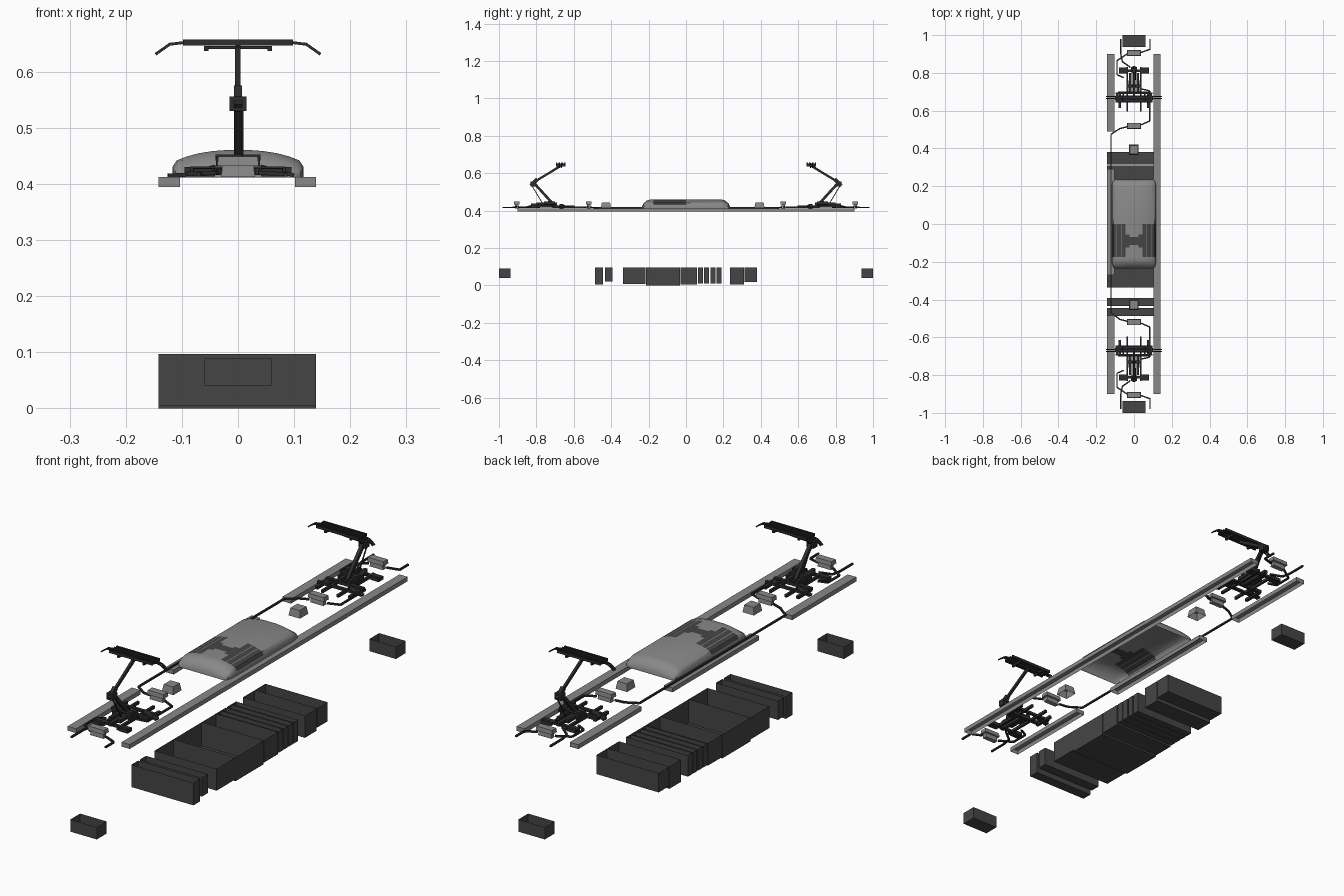
import bpy, bmesh, math
from mathutils import Vector

if "Cube" in bpy.data.objects:
    bpy.data.objects.remove(bpy.data.objects["Cube"])


def material(name, v):
    m = bpy.data.materials.new(name)
    m.diffuse_color = (v, v, v, 1)
    m.use_nodes = True
    m.node_tree.nodes["Principled BSDF"].inputs["Base Color"].default_value = m.diffuse_color
    return m


GREY = material("roof grey", 0.25)
DARK = material("underfloor dark grey", 0.06)
BLACK = material("pantograph charcoal", 0.027)


def finish(name, bm, *mats):
    bmesh.ops.recalc_face_normals(bm, faces=bm.faces)
    me = bpy.data.meshes.new(name)
    bm.to_mesh(me)
    bm.free()
    for m in mats:
        me.materials.append(m)
    ob = bpy.data.objects.new(name, me)
    bpy.context.collection.objects.link(ob)
    return ob


def add_box(bm, x, y, z, taper=0.0, skip=None):
    """Box from ranges; taper narrows the top, skip leaves 'top' or 'bottom' open."""
    v = []
    for k in (0, 1):
        t = taper * k
        for i, j in ((0, 0), (1, 0), (1, 1), (0, 1)):
            v.append(bm.verts.new((x[i] + t * (1 - 2 * i), y[j] + t * (1 - 2 * j), z[k])))
    for i in range(4):
        n = (i + 1) % 4
        bm.faces.new((v[i], v[n], v[n + 4], v[i + 4]))
    if skip != 'bottom':
        bm.faces.new(v[3::-1])
    if skip != 'top':
        bm.faces.new(v[4:])


def box(name, mat, x, y, z, taper=0.0, skip=None):
    bm = bmesh.new()
    add_box(bm, x, y, z, taper, skip)
    return finish(name, bm, mat)


def add_beam(bm, p, q, w, h):
    """Rectangular bar from p to q."""
    p, q = Vector(p), Vector(q)
    d = (q - p).normalized()
    ref = Vector((1, 0, 0)) if abs(d.x) < 0.7 else Vector((0, 1, 0))
    n = d.cross(ref).normalized()
    s = n.cross(d)
    rings = []
    for c in (p, q):
        rings.append([bm.verts.new(c + s * a * w / 2 + n * b * h / 2)
                      for a, b in ((-1, -1), (1, -1), (1, 1), (-1, 1))])
    a, b = rings
    bm.faces.new(a[::-1])
    bm.faces.new(b)
    for i in range(4):
        j = (i + 1) % 4
        bm.faces.new((a[i], a[j], b[j], b[i]))


def beams(name, mat, parts):
    bm = bmesh.new()
    for p, q, w, h in parts:
        add_beam(bm, p, q, w, h)
    return finish(name, bm, mat)


def cable(name, pts, t=0.007):
    return beams(name, BLACK, [(a, b, t, t) for a, b in zip(pts, pts[1:])])


# Underfloor equipment boxes, open on top: (y start, y end, bottom z)
for i, (a, b, z) in enumerate([
        (-.487, -.444, .005), (-.433, -.393, .02), (-.337, -.216, .008), (-.214, -.032, 0),
        (-.03, .06, .006), (.065, .092, .01), (.097, .124, .01), (.13, .157, .01),
        (.162, .19, .01), (.235, .31, .006), (.314, .38, .018)]):
    box(f"underfloor_box_{i}", DARK, (-.142, .139), (a, b), (z, .097), skip='top')

# Roof edge channels, open underneath
for i, (x0, x1, a, b) in enumerate([(.102, .139, -.9, .9), (-.142, -.103, -.9, -.485),
                                    (-.142, -.103, -.27, .29), (-.142, -.103, .49, .9)]):
    box(f"roof_channel_{i}", GREY, (x0, x1), (a, b), (.394, .412), skip='bottom')

# Rounded air conditioner hood with dark grilles
half = [(.117, .411), (.117, .430), (.109, .442), (.092, .4485), (.089, .4495),
        (.070, .4545), (.067, .455), (.045, .4585), (.025, .46)]
prof = half + [(-x, z) for x, z in reversed(half)]
ends = [(.235, .86, .25), (.226, .95, .6), (.207, .99, .9), (.19, 1, 1)]
rows = [(-y, s, t) for y, s, t in ends]
rows += [(y, 1, 1) for y in (-.175, -.125, -.11, -.07, -.055, 0)] + ends[::-1]
bm = bmesh.new()
grid = [[bm.verts.new((x * s, y, .411 + (z - .411) * t)) for x, z in prof] for y, s, t in rows]
for r0, r1 in zip(grid, grid[1:]):
    for i in range(len(prof) - 1):
        f = bm.faces.new((r0[i], r0[i + 1], r1[i + 1], r1[i]))
        c = f.calc_center_median()
        x = abs(c.x)
        side = .05 < x < .1165 and not (.089 < x < .092 or .067 < x < .07) and c.z > .43
        fan = (x < .05 and (-.125 < c.y < -.11 or -.07 < c.y < -.055) and x > .02) \
            or (x < .05 and -.11 < c.y < -.07)
        if -.175 < c.y < 0 and (side or fan):
            f.material_index = 1
bm.faces.new(grid[0])
bm.faces.new(grid[-1])
hood = finish("air_conditioner_hood", bm, GREY, DARK)
bpy.context.view_layer.objects.active = hood
hood.select_set(True)
bpy.ops.object.shade_smooth_by_angle(angle=math.radians(35))

# Small roof vents
for i, y in enumerate((-.428, .393)):
    box(f"roof_vent_{i}", GREY, (-.027, .025), (y - .027, y + .027), (.414, .444), .005, 'bottom')

# Long roof cable joining both pantographs
cable("roof_main_cable", [(-.037, -.515, .42), (-.075, -.505, .417), (-.122, -.47, .415),
                          (-.122, .475, .415), (-.075, .505, .417), (-.037, .515, .42)])

for tag, s in (("front", -1), ("rear", 1)):
    def P(x, d, z):
        return (x, s * d, z)

    def yr(a, b):
        return tuple(sorted((s * a, s * b)))

    # Coupler box at the vehicle end
    box(f"{tag}_coupler_box", DARK, (-.06, .06), yr(.937, 1), (.04, .09), skip='top')

    # Cable supports with a tapered foot and a wider cap
    for n, d in (("inner", .52), ("outer", .905)):
        box(f"{tag}_{n}_support_foot", GREY, (-.03, .03), yr(d - .01, d + .01), (.412, .432), .002)
        box(f"{tag}_{n}_support_cap", GREY, (-.037, .037), yr(d - .016, d + .016), (.432, .449), .002)

    # Cables round the pantograph
    cable(f"{tag}_right_inner_cable", [P(.037, .525, .42), P(.083, .545, .418), P(.083, .705, .418),
                                       P(.04, .715, .42)])
    cable(f"{tag}_left_outer_cable", [P(-.037, .9, .42), P(-.09, .865, .418), P(-.09, .79, .418),
                                      P(-.055, .775, .42)])
    cable(f"{tag}_right_end_cable", [P(.037, .908, .42), P(.085, .925, .417), P(.085, .98, .417)])
    cable(f"{tag}_left_end_cable", [P(-.02, .83, .425), P(-.062, .86, .417), P(-.07, .9, .417),
                                    P(-.07, .98, .417)])

    # Pantograph base frame, feet and springs
    base = [(P(-.095, .652, .425), P(.095, .652, .425), .012, .01),
            (P(-.085, .695, .425), P(.085, .695, .425), .014, .012),
            (P(-.08, .812, .423), P(.08, .812, .423), .012, .01),
            (P(-.04, .73, .447), P(.04, .73, .447), .016, .01),
            (P(0, .69, .43), P(0, .83, .43), .014, .014)]
    for m in (-1, 1):
        base += [(P(m * .035, .595, .422), P(m * .035, .83, .422), .009, .012),
                 (P(m * .02, .69, .437), P(m * .02, .8, .437), .014, .014),
                 (P(m * .034, .70, .44), P(m * .034, .76, .44), .01, .016),
                 (P(m * .06, .798, .42), P(m * .06, .828, .42), .038, .014),
                 (P(m * .075, .615, .419), P(m * .075, .70, .419), .012, .012),
                 (P(m * .04, .665, .431), P(m * .1, .665, .415), .02, .007)]
    beams(f"{tag}_pantograph_base", BLACK, base)

    # Folding arms
    beams(f"{tag}_pantograph_arms", BLACK, [
        (P(0, .71, .435), P(0, .815, .55), .014, .014),
        (P(.008, .765, .435), P(.008, .825, .535), .004, .004),
        (P(0, .825, .545), P(0, .66, .645), .009, .012),
        (P(-.004, .805, .56), P(-.004, .675, .642), .003, .003)])
    beams(f"{tag}_pantograph_knee", BLACK, [
        (P(-.015, .817, .543), P(.015, .817, .543), .028, .026),
        (P(0, .83, .535), P(0, .795, .568), .014, .02)])

    # Contact head with strips, horns and spring blocks
    head = [(P(-.06, .67, .643), P(.06, .67, .643), .01, .006)]
    for d in (.648, .662, .678, .692):
        head.append((P(-.098, d, .652), P(.098, d, .652), .007, .011))
    for m in (-1, 1):
        head += [(P(m * .057, .645, .641), P(m * .057, .695, .641), .008, .009),
                 (P(m * .09, .646, .65), P(m * .09, .694, .65), .008, .005)]
        for d in (.665, .676):
            head += [(P(m * .095, d, .652), P(m * .12, d, .649), .005, .005),
                     (P(m * .12, d, .65), P(m * .147, d, .631), .005, .005)]
    beams(f"{tag}_pantograph_head", BLACK, head)
